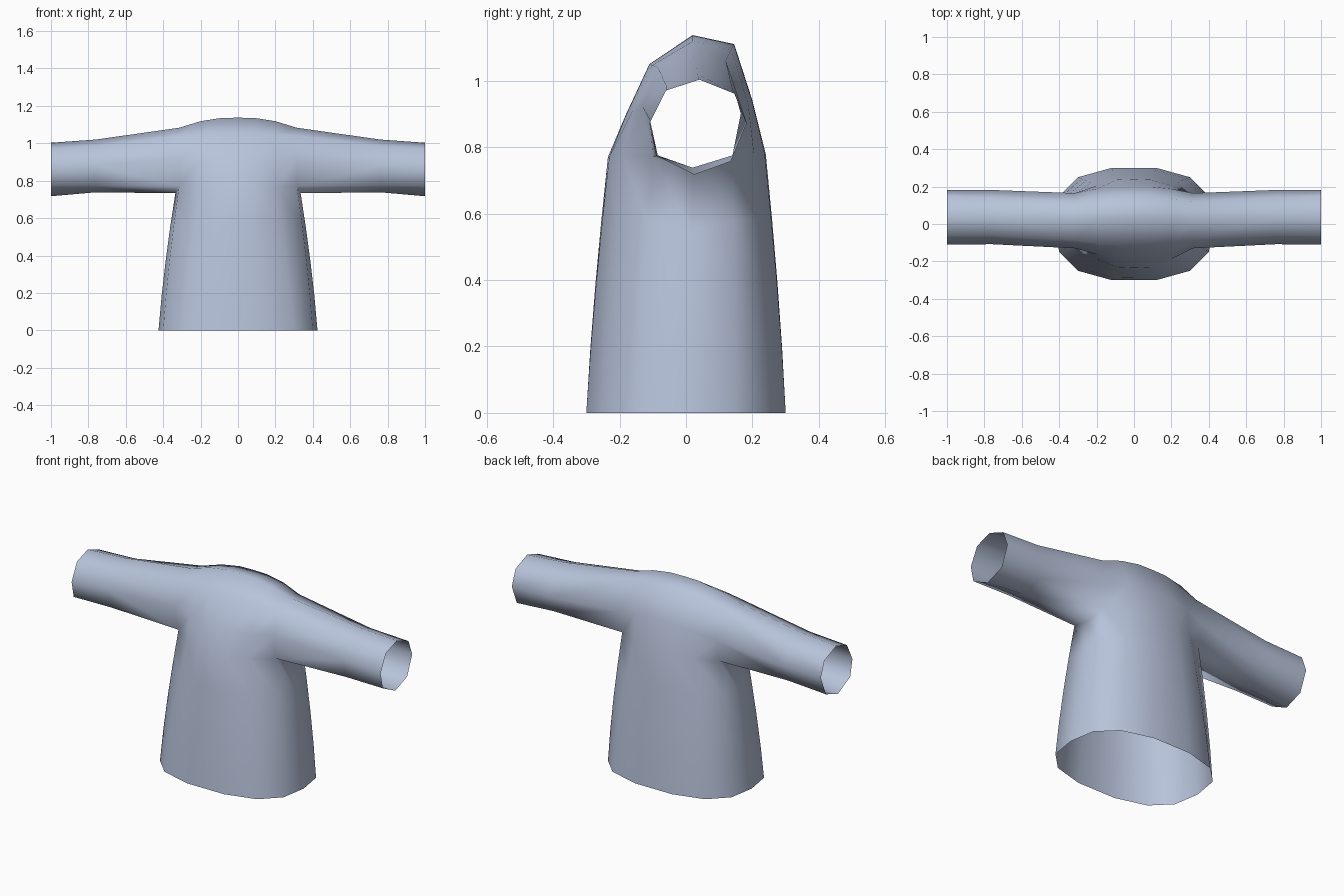
import bpy, bmesh
from mathutils import Vector

if "Cube" in bpy.data.objects:
    bpy.data.objects.remove(bpy.data.objects["Cube"])

fabric = bpy.data.materials.new("pale blue grey")
fabric.diffuse_color = (0.48, 0.55, 0.71, 1)
fabric.use_nodes = True
fabric.node_tree.nodes["Principled BSDF"].inputs["Base Color"].default_value = fabric.diffuse_color

# (y, z) sections from low front, over the top, to low back
CHEST = [(-.235, .77), (-.18, .90), (-.11, 1.05), (.02, 1.137), (.145, 1.11), (.20, .94), (.24, .78)]
SHOULDER = [(-.10, .77), (-.13, .92), (-.085, 1.04), (.02, 1.083), (.12, 1.06), (.165, .90), (.14, .77)]
ELBOW = [(-.085, .775), (-.108, .88), (-.06, .985), (.035, 1.02), (.14, .975), (.182, .875), (.14, .775)]
CUFF = [(-.09, .775), (-.11, .87), (-.06, .97), (.04, 1.003), (.148, .96), (.182, .87), (.135, .757)]

# columns across the chest: x at the chest, blend towards the shoulder, hem x, hem y
HALF = [(.09, .03, .12, .30), (.20, .35, .30, .25), (.315, 1, .40, .15)]
COLS = [(-a, b, -c, d) for a, b, c, d in reversed(HALF)] + [(0, 0, 0, .30)] + HALF

bm = bmesh.new()


def bridge(a, b, closed=False):
    n = len(a)
    for i in range(n if closed else n - 1):
        j = (i + 1) % n
        bm.faces.new((a[i], a[j], b[j], b[i]))


# chest and shoulders: an arch per column
arches = []
for x, w, hx, hy in COLS:
    pts = [Vector(c).lerp(Vector(s), w) for c, s in zip(CHEST, SHOULDER)]
    arches.append([bm.verts.new((x, p.x, p.y)) for p in pts])
for a, b in zip(arches, arches[1:]):
    bridge(a, b)
armpits = {s: bm.verts.new((s * .335, .02, .733)) for s in (-1, 1)}

# sleeves: open octagonal tubes
for s, arch in ((-1, arches[0]), (1, arches[-1])):
    prev = arch + [armpits[s]]
    for x, section, under in ((.76, ELBOW, (.02, .738)), (1.0, CUFF, (.025, .717))):
        ring = [bm.verts.new((s * x, y, z)) for y, z in section + [under]]
        bridge(prev, ring, True)
        prev = ring

# body: rings from the chest down to the open hem
top = [a[0] for a in arches] + [armpits[1]] + [a[-1] for a in reversed(arches)] + [armpits[-1]]
hem = ([(c[2], -c[3]) for c in COLS] + [(.425, 0)]
       + [(c[2], c[3]) for c in reversed(COLS)] + [(-.425, 0)])
prev = top
for t in (.25, .5, .75, 1):
    bulge = 1 + .08 * t * (1 - t)
    ring = []
    for v, (hx, hy) in zip(top, hem):
        p = v.co.lerp(Vector((hx, hy, 0)), t)
        ring.append(bm.verts.new((p.x * bulge, p.y * bulge, p.z)))
    bridge(prev, ring, True)
    prev = ring

bmesh.ops.recalc_face_normals(bm, faces=bm.faces)
# make sure the faces point outwards
bm.faces.ensure_lookup_table()
if sum(f.normal.dot(f.calc_center_median() - Vector((0, 0, .6))) for f in bm.faces) < 0:
    bmesh.ops.reverse_faces(bm, faces=bm.faces)
for f in bm.faces:
    f.smooth = True

mesh = bpy.data.meshes.new("shirt")
bm.to_mesh(mesh)
bm.free()
mesh.materials.append(fabric)
shirt = bpy.data.objects.new("shirt", mesh)
bpy.context.collection.objects.link(shirt)
